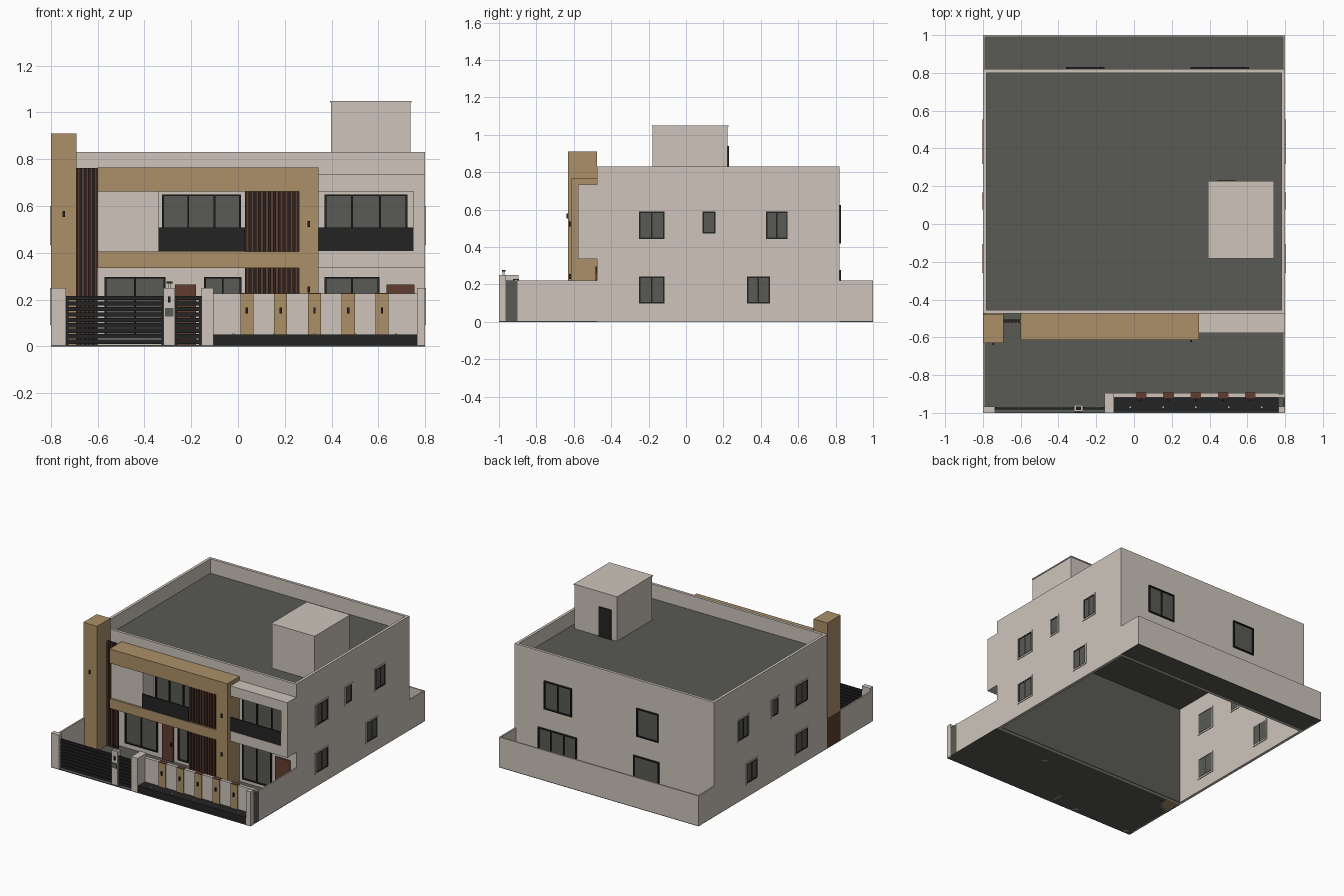
import bpy
import bmesh
from mathutils import Matrix, Vector

old_cube = bpy.data.objects.get("Cube")
if old_cube:
    bpy.data.objects.remove(old_cube, do_unlink=True)


def material(name, red, green, blue):
    mat = bpy.data.materials.new(name)
    mat.use_nodes = True
    colour = (red, green, blue, 1)
    mat.diffuse_color = colour
    mat.node_tree.nodes["Principled BSDF"].inputs["Base Color"].default_value = colour
    return mat


cream = material("cream plaster", .62, .56, .5)
tan = material("tan stone", .41, .28, .14)
grey = material("dark grey paving and glass", .1, .103, .09)
black = material("black metal", .017, .017, .017)
brown = material("brown wood", .115, .048, .03)

# Shared building lines
SIDE, FRONT, BACK, EDGE = .8, -.475, .82, 1
WALL_TOP, ROOF, FENCE_TOP, POST_TOP = .83, .725, .22, .25
THICK, THIN = .02, .01


def part(name, pieces):
    """One object made of boxes; each piece is (material, x, y, z) with ranges."""
    bm = bmesh.new()
    mesh = bpy.data.meshes.new(name)
    slots = []
    for mat, *ranges in pieces:
        if mat not in slots:
            slots.append(mat)
            mesh.materials.append(mat)
        low = Vector([min(r) for r in ranges])
        high = Vector([max(r) for r in ranges])
        place = Matrix.Translation((low + high) / 2) @ Matrix.Diagonal((*(high - low), 1))
        made = bmesh.ops.create_cube(bm, size=1, matrix=place)
        for face in {f for v in made["verts"] for f in v.link_faces}:
            face.material_index = slots.index(mat)
    bm.to_mesh(mesh)
    bm.free()
    obj = bpy.data.objects.new(name, mesh)
    bpy.context.collection.objects.link(obj)
    return obj


def box(name, mat, x, y, z):
    return part(name, [(mat, x, y, z)])


def window(name, wall, along, z, panes=2, trim=False):
    """Framed glazing set through one of the four walls."""
    pieces = []

    def add(mat, u, height, out):
        if wall in ("front", "back"):
            sign, plane = (-1, FRONT) if wall == "front" else (1, BACK)
            pieces.append((mat, u, (plane - sign * .025, plane + sign * out), height))
        else:
            sign = 1 if wall == "right" else -1
            pieces.append((mat, (sign * (SIDE - .025), sign * (SIDE + out)), u, height))

    def border(mat, u, height, bar, out):
        add(mat, (u[0], u[0] + bar), height, out)
        add(mat, (u[1] - bar, u[1]), height, out)
        add(mat, u, (height[0], height[0] + bar), out)
        add(mat, u, (height[1] - bar, height[1]), out)

    (a, b), (low, high) = along, z
    if trim:
        border(cream, along, z, .009, .004)
        a, b, low, high = a + .009, b - .009, low + .009, high - .009
    border(black, (a, b), (low, high), .008, .003 if trim else THIN)
    add(grey, (a, b), (low, high), .001)
    for i in range(1, panes):
        middle = a + (b - a) * i / panes
        add(black, (middle - .004, middle + .004), (low, high), .003 if trim else THIN)
    part(name, pieces)


def slats(name, x, y, z, count):
    """Upright wooden slats on a black backing."""
    pitch = (x[1] - x[0]) / count
    pieces = [(black, x, (y, y + THIN), z)]
    for i in range(count):
        left = x[0] + pitch * (i + .2)
        pieces.append((brown, (left, left + pitch * .6), (y - THIN, y), z))
    part(name, pieces)


def lamp(name, x, y, z):
    box(name, black, x=(x - .005, x + .005), y=(y - THIN, y), z=(z - .013, z + .013))


# Paving, left open beneath the house
box("front_paving", grey, x=(-SIDE, SIDE), y=(-EDGE, FRONT), z=(0, .005))
box("back_paving", grey, x=(-SIDE, SIDE), y=(BACK, EDGE), z=(0, .005))

# House shell, roof and parapet
full, tall = (-SIDE, SIDE), (0, WALL_TOP)
box("front_wall", cream, x=full, y=(FRONT, FRONT + THICK), z=tall)
box("back_wall", cream, x=full, y=(BACK - THICK, BACK), z=tall)
for label, s in (("right", 1), ("left", -1)):
    box(label + "_wall", cream, x=(s * SIDE, s * (SIDE - THICK)),
        y=(FRONT + THICK, BACK - THICK), z=tall)
inner = (THICK - SIDE, SIDE - THICK)
box("roof_deck", grey, x=inner, y=(FRONT + THICK, BACK - THICK), z=(ROOF - .005, ROOF))
box("front_wall_lining", grey, x=inner, y=(FRONT + THICK, FRONT + .026), z=(0, ROOF - .005))

# Stair tower on the roof
box("stair_tower", cream, x=(.397, .738), y=(-.178, .223), z=(ROOF, 1.042))
box("stair_tower_cap", cream, x=(.393, .742), y=(-.182, .227), z=(1.042, 1.05))
box("stair_tower_door", black, x=(.44, .54), y=(.223, .23), z=(ROOF, .94))

# Side windows, the same on both sides
upper, lower = (.433, .6), (.09, .25)
for wall in ("right", "left"):
    window(wall + "_upper_front_window", wall, (-.26, -.105), upper, trim=True)
    window(wall + "_upper_small_window", wall, (.078, .168), (.462, .6), panes=1, trim=True)
    window(wall + "_upper_back_window", wall, (.42, .553), upper, trim=True)
    window(wall + "_lower_front_window", wall, (-.26, -.105), lower, trim=True)
    window(wall + "_lower_back_window", wall, (.318, .457), lower, trim=True)

# Back windows
window("back_upper_wide_window", "back", (.34, .56), (.42, .625))
window("back_upper_narrow_window", "back", (-.355, -.18), (.42, .625), panes=1)
window("back_lower_wide_window", "back", (.3, .61), (.09, .278), panes=3)
window("back_lower_narrow_window", "back", (-.36, -.155), (.09, .278), panes=1)

# Front windows and doors
window("balcony_window", "front", (-.325, .012), (.405, .65), panes=3)
window("bay_window", "front", (.37, .725), (.405, .65), panes=3)
window("left_ground_window", "front", (-.57, -.31), (.04, .297))
window("middle_ground_window", "front", (-.145, .015), (.03, .297))
window("right_ground_window", "front", (.37, .605), (.03, .297))
for label, x in (("main", (-.27, -.18)), ("side", (.635, .755))):
    box(label + "_door", brown, x=x, y=(FRONT - THIN, FRONT), z=(.005, .265))
    lamp(label + "_door_handle", x[1] - .015, FRONT - THIN, .13)

# Tall pillar at the left corner, with a wooden foot on its outer side
box("tall_pillar", tan, x=(-SIDE, -.69), y=(-.63, FRONT - .001), z=(FENCE_TOP, .91))
box("tall_pillar_base", tan, x=(-.79, -.69), y=(-.63, FRONT), z=(0, FENCE_TOP))
box("tall_pillar_side_panel", brown, x=(-SIDE, -.79), y=(-.63, FRONT), z=(0, FENCE_TOP))
lamp("tall_pillar_lamp", -.745, -.63, .565)

# Stone frame around the balcony
deep = (-.615, FRONT)
part("stone_frame", [
    (tan, (-.6, .345), deep, (.662, .765)),
    (tan, (.26, .345), deep, (0, .662)),
    (tan, (-.6, .26), deep, (.335, .405)),
])
for label, z in (("upper", .523), ("lower", .243)):
    lamp(label + "_frame_lamp", .303, -.615, z)
box("balcony_side_panel", cream, x=(-.6, -.34), y=(-.6, FRONT), z=(.405, .662))
box("balcony_railing", black, x=(-.34, .03), y=(-.612, -.604), z=(.405, .507))
slats("corner_slats", (-.69, -.6), -.515, (0, .762), 5)
slats("middle_slats", (.03, .26), -.598, (0, .662), 11)

# Bay with a second balcony
bay = (-.578, FRONT)
part("bay_surround", [
    (cream, (.345, SIDE), bay, (.335, .408)),
    (cream, (.345, SIDE), bay, (.662, .735)),
    (cream, (.75, SIDE), bay, (.408, .662)),
])
box("bay_railing", black, x=(.345, .75), y=(-.576, -.568), z=(.408, .507))

# Boundary walls
rim = SIDE - THIN
fence = (0, FENCE_TOP)
box("back_fence", cream, x=full, y=(EDGE - THIN, EDGE), z=fence)
for label, s in (("right", 1), ("left", -1)):
    box(label + "_back_fence", cream, x=(s * rim, s * SIDE), y=(BACK, EDGE - THIN), z=fence)
box("right_front_fence", cream, x=(rim, SIDE), y=(-.9, FRONT), z=fence)
box("right_fence_panel", grey, x=(rim, SIDE), y=(-.965, -.9), z=fence)
box("left_front_fence", cream, x=(-SIDE, -rim), y=(-.965, -.63), z=fence)

# Gate posts
box("left_post", cream, x=(-SIDE, -.735), y=(-EDGE, -.965), z=(0, POST_TOP))
box("right_post", cream, x=(.765, SIDE), y=(-EDGE, -.965), z=(0, POST_TOP))
box("middle_post", cream, x=(-.157, -.105), y=(-EDGE, -.895), z=(0, POST_TOP))
box("bell_post", cream, x=(-.318, -.27), y=(-.993, -.957), z=(0, POST_TOP))
box("bell_post_cap", black, x=(-.306, -.28), y=(-.985, -.965), z=(.268, .278))
box("bell_post_stem", cream, x=(-.3, -.286), y=(-.98, -.97), z=(POST_TOP, .268))
box("bell_panel", grey, x=(-.313, -.275), y=(-.998, -.993), z=(.128, .163))
lamp("bell_post_lamp", -.294, -.99, .2)

# Slatted gates
for label, x in (("wide", (-.735, -.318)), ("narrow", (-.27, -.157))):
    bars = []
    for i in range(9):
        bottom = .01 + i * .0235
        bars.append((black, x, (-.982, -.972), (bottom, bottom + .018)))
    for edge in (x[0], x[1] - THIN):
        bars.append((black, (edge, edge + THIN), (-.98, -.968), (.005, .215)))
    part(label + "_gate", bars)

# Front garden wall, planter and stone strips
garden = (-.105, .765)
box("garden_wall", cream, x=garden, y=(-.918, -.895), z=(0, .225))
box("garden_wall_end", cream, x=(.765, SIDE), y=(-.918, -.9), z=(FENCE_TOP, .225))
box("planter", black, x=garden, y=(-.993, -.918), z=(0, .05))
for i in range(5):
    middle = .038 + i * .1445
    strip = (middle - .028, middle + .028)
    part(f"stone_strip_{i}", [
        (tan, strip, (-.926, -.893), (.05, .224)),
        (brown, strip, (-.926, -.893), (.224, .228)),
    ])
    lamp(f"stone_strip_lamp_{i}", middle, -.926, .153)
    spot = -.02 + i * .174
    box(f"planter_light_{i}", cream, x=(spot - .004, spot + .004), y=(-.974, -.966), z=(.05, .054))
